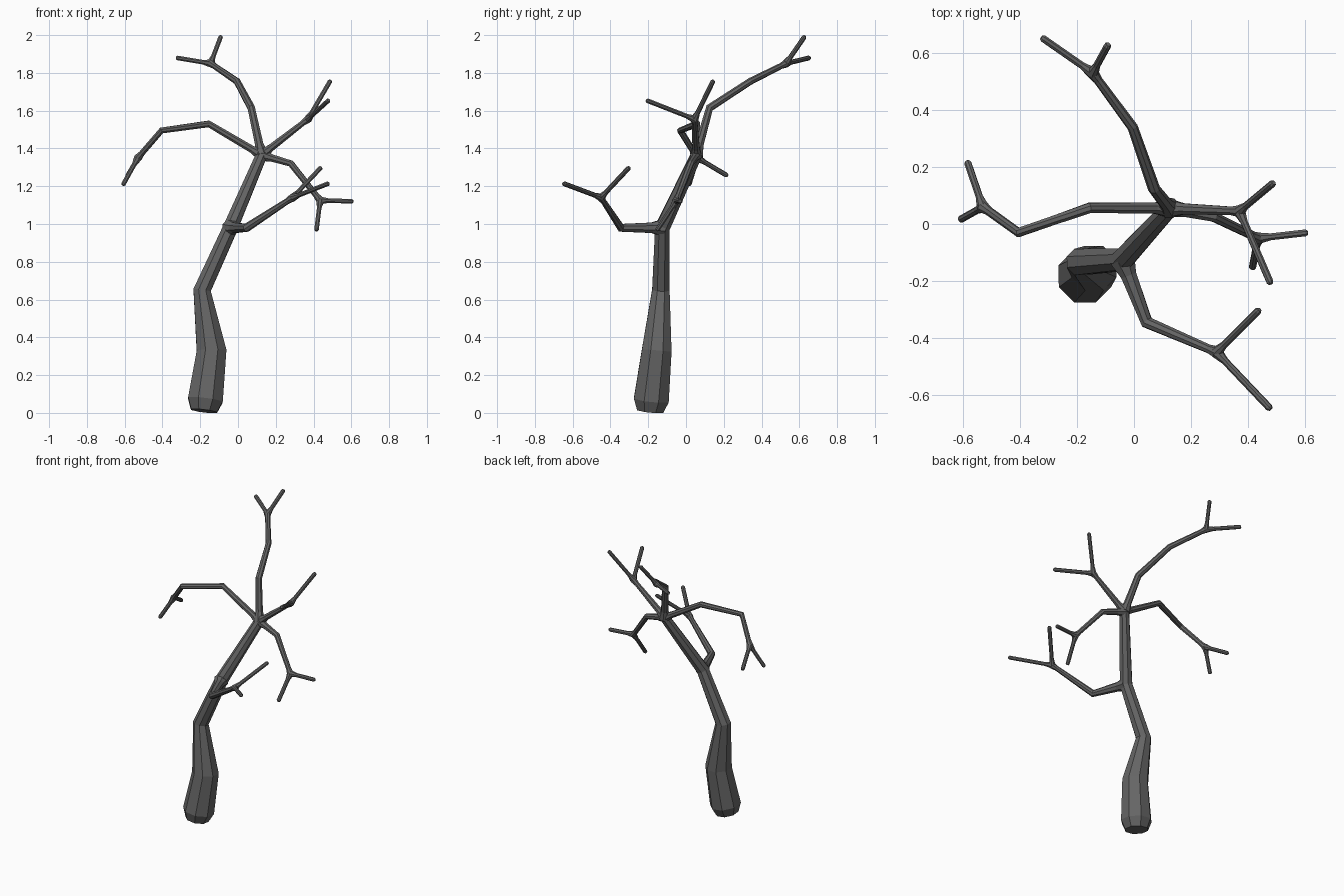
import bpy, bmesh, math
from mathutils import Vector

cube = bpy.data.objects.get("Cube")
if cube:
    bpy.data.objects.remove(cube, do_unlink=True)

bark = bpy.data.materials.new("grey bark")
bark.use_nodes = True
grey = (0.13, 0.13, 0.13, 1)
bark.diffuse_color = grey
bark.node_tree.nodes["Principled BSDF"].inputs["Base Color"].default_value = grey

SIDES = 8
TWIG_RADIUS = 0.013
FORK_RADIUS = 0.022


def flare(path, reach, end_radius):
    """Give the start of a path its own radius, blending out within reach."""
    (start, radius), (following, _) = path[:2]
    near = start + (following - start).normalized() * reach
    return [(start, end_radius), (near, radius)] + path[1:]


def flare_end(path, reach, end_radius):
    return flare(path[::-1], reach, end_radius)[::-1]


def tube(bm, path):
    """Sweep a faceted ring along (point, radius) pairs with mitred bends."""
    points = [point for point, radius in path]
    directions = [(b - a).normalized() for a, b in zip(points, points[1:])]
    incoming = directions[:1] + directions
    outgoing = directions + directions[-1:]
    side = directions[0].cross(Vector((0, 1, 0)))
    rings = []
    for (point, radius), before, after in zip(path, incoming, outgoing):
        tangent = (before + after).normalized()
        side = (side - tangent * side.dot(tangent)).normalized()
        up = tangent.cross(side)
        angles = [math.tau * (k + 0.5) / SIDES for k in range(SIDES)]
        rings.append([
            bm.verts.new(point + radius * (side * math.cos(a) + up * math.sin(a)))
            for a in angles])
    for lower, upper in zip(rings, rings[1:]):
        for k in range(SIDES):
            n = (k + 1) % SIDES
            bm.faces.new((lower[k], lower[n], upper[n], upper[k]))
    bm.faces.new(rings[0][::-1])
    bm.faces.new(rings[-1])


def twig(bm, fork, tip):
    """Straight twig, flared at the fork and blunt at the tip."""
    path = [(fork, TWIG_RADIUS), (tip, TWIG_RADIUS)]
    path = flare(path, reach=0.045, end_radius=FORK_RADIUS)
    tube(bm, flare_end(path, reach=0.008, end_radius=TWIG_RADIUS * 0.6))


def finish(bm, name):
    bmesh.ops.recalc_face_normals(bm, faces=bm.faces)
    mesh = bpy.data.meshes.new(name)
    bm.to_mesh(mesh)
    bm.free()
    mesh.materials.append(bark)
    bpy.context.collection.objects.link(bpy.data.objects.new(name, mesh))


def limb(name, root, bends, tips, thickness=0.021):
    """Tapering branch from root through bends; the last bend is the fork."""
    bm = bmesh.new()
    points = [root] + [Vector(bend) for bend in bends]
    taper = (thickness - 0.016) / len(bends)
    path = [(point, thickness - taper * i) for i, point in enumerate(points)]
    path = flare(path, reach=0.06, end_radius=thickness * 1.6)
    tube(bm, flare_end(path, reach=0.035, end_radius=FORK_RADIUS))
    for tip in tips:
        twig(bm, points[-1], Vector(tip))
    finish(bm, name)


# Trunk, from its rounded foot through two bends and the crotch to the hub
foot = Vector((-.18, -.19, .01))
knee = Vector((-.14, -.155, .33))
waist = Vector((-.19, -.133, .65))
crotch = Vector((-.04, -.125, .98))
hub = Vector((.125, .055, 1.365))
trunk = list(zip((foot, knee, waist, crotch, hub), (.1, .085, .05, .042, .032)))
bm = bmesh.new()
tube(bm, flare(trunk, reach=0.06, end_radius=0.075))
finish(bm, "trunk")

# Low branch growing forward from the crotch
limb("front_branch", crotch, thickness=0.03,
     bends=[(.045, -.345, .98), (.29, -.45, 1.14)],
     tips=[(.44, -.3, 1.3), (.48, -.65, 1.215)])

# Crown branches spreading from the hub
limb("right_branch", hub,
     bends=[(-.155, .057, 1.53), (-.405, -.03, 1.495), (-.53, .06, 1.35)],
     tips=[(-.585, .22, 1.255), (-.61, .015, 1.205)])
limb("back_branch", hub, thickness=0.024,
     bends=[(.07, .125, 1.615), (-.005, .34, 1.755), (-.145, .53, 1.85)],
     tips=[(-.325, .655, 1.88), (-.09, .63, 1.995)])
limb("left_upper_branch", hub,
     bends=[(.37, .045, 1.555)],
     tips=[(.49, .145, 1.76), (.48, -.21, 1.655)])
limb("left_lower_branch", hub,
     bends=[(.28, .025, 1.32), (.435, -.05, 1.125)],
     tips=[(.61, -.03, 1.12), (.415, -.155, .965)])
